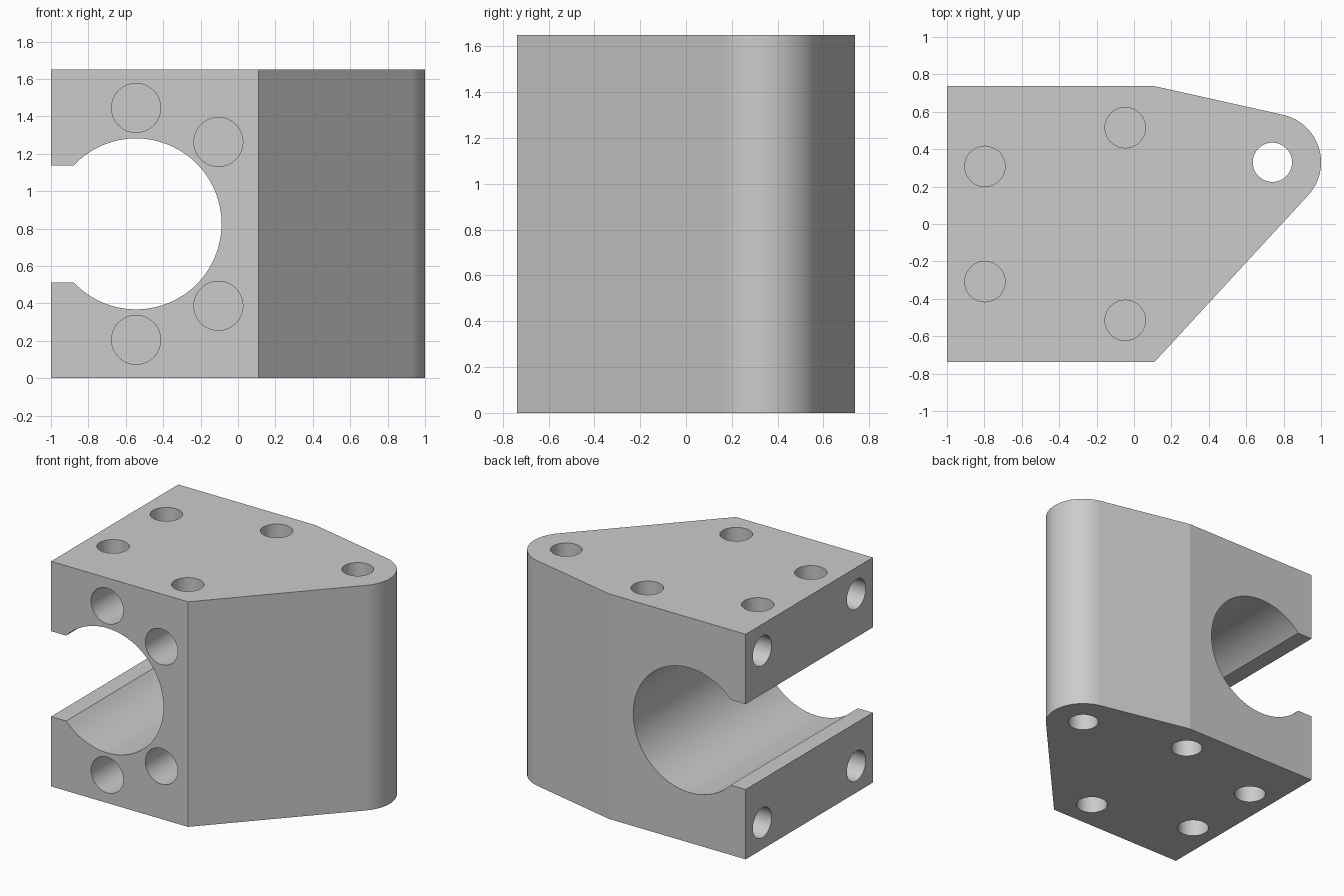
import bpy, bmesh
from math import atan2, cos, sin, pi, radians
from mathutils import Vector

cube = bpy.data.objects.get("Cube")
if cube:
    bpy.data.objects.remove(cube, do_unlink=True)

HEIGHT = 1.65
HALF_Y = 0.737
MID_Z = HEIGHT / 2

grey = bpy.data.materials.new("plain grey")
grey.use_nodes = True
grey.diffuse_color = (0.6, 0.6, 0.6, 1)
grey.node_tree.nodes["Principled BSDF"].inputs["Base Color"].default_value = (0.6, 0.6, 0.6, 1)


def arc(cx, cy, r, start, end, n):
    return [(cx + r * cos(start + (end - start) * i / n),
             cy + r * sin(start + (end - start) * i / n)) for i in range(n + 1)]


def add_prism(bm, points, axis, low, high):
    """Extrude a 2D outline along the x, y or z axis."""
    place = {"x": lambda a, b, c: (c, a, b),
             "y": lambda a, b, c: (a, c, b),
             "z": lambda a, b, c: (a, b, c)}[axis]
    face = bm.faces.new([bm.verts.new(place(a, b, low)) for a, b in points])
    result = bmesh.ops.extrude_face_region(bm, geom=[face])
    verts = [v for v in result["geom"] if isinstance(v, bmesh.types.BMVert)]
    bmesh.ops.translate(bm, verts=verts, vec=Vector(place(0, 0, high - low)))


def add_hole(bm, a, b, r, axis, low, high):
    add_prism(bm, arc(a, b, r, 0, 2 * pi, 48)[:-1], axis, low, high)


def make_object(name, bm):
    bmesh.ops.recalc_face_normals(bm, faces=bm.faces)
    mesh = bpy.data.meshes.new(name)
    bm.to_mesh(mesh)
    bm.free()
    mesh.materials.append(grey)
    obj = bpy.data.objects.new(name, mesh)
    bpy.context.collection.objects.link(obj)
    return obj


# Block with tapered sides running tangent into a rounded lug
bm = bmesh.new()
lug = arc(0.74, 0.33, 0.26, atan2(-0.68, 0.733), atan2(0.975, 0.223), 32)
add_prism(bm, [(-1, HALF_Y), (-1, -HALF_Y), (0.11, -HALF_Y)] + lug + [(0.11, HALF_Y)],
          "z", 0, HEIGHT)
block = make_object("clamp_block", bm)

# Bore with its open slot on the side
bm = bmesh.new()
slot = atan2(0.313, -0.333)
bore = arc(-0.545, MID_Z, 0.457, -slot, slot, 72)
add_prism(bm, bore + [(-1.2, bore[-1][1]), (-1.2, bore[0][1])], "y", -1, 1)

# Pivot hole through the lug
add_hole(bm, 0.74, 0.33, 0.105, "z", -0.2, HEIGHT + 0.2)

# Blind holes, mirrored about the middle height
for s in (-1, 1):
    face_z = MID_Z + s * MID_Z
    ends = sorted((face_z - s * 0.25, face_z + s * 0.1))
    for x, y in ((-0.797, 0.308), (-0.047, 0.515)):
        for side in (-1, 1):
            add_hole(bm, x, side * y, 0.108, "z", *ends)
    for x, dz in ((-0.545, 0.62), (-0.105, 0.438)):
        add_hole(bm, x, MID_Z + s * dz, 0.131, "y", -0.9, -0.29)
    for side in (-1, 1):
        add_hole(bm, side * 0.545, MID_Z + s * 0.63, 0.109, "x", -1.1, -0.7)
cutter = make_object("hole_cutter", bm)
cutter.hide_render = True

# Cut the holes and drop the cutter
bpy.ops.object.select_all(action="DESELECT")
bpy.context.view_layer.objects.active = block
block.select_set(True)
cut = block.modifiers.new("holes", "BOOLEAN")
cut.operation = "DIFFERENCE"
cut.solver = "EXACT"
cut.object = cutter
bpy.ops.object.modifier_apply(modifier=cut.name)
bpy.data.objects.remove(cutter, do_unlink=True)

# Smooth curves with crisp edges
bpy.ops.object.shade_smooth_by_angle(angle=radians(12))
weighted = block.modifiers.new("flat shading", "WEIGHTED_NORMAL")
weighted.keep_sharp = True
